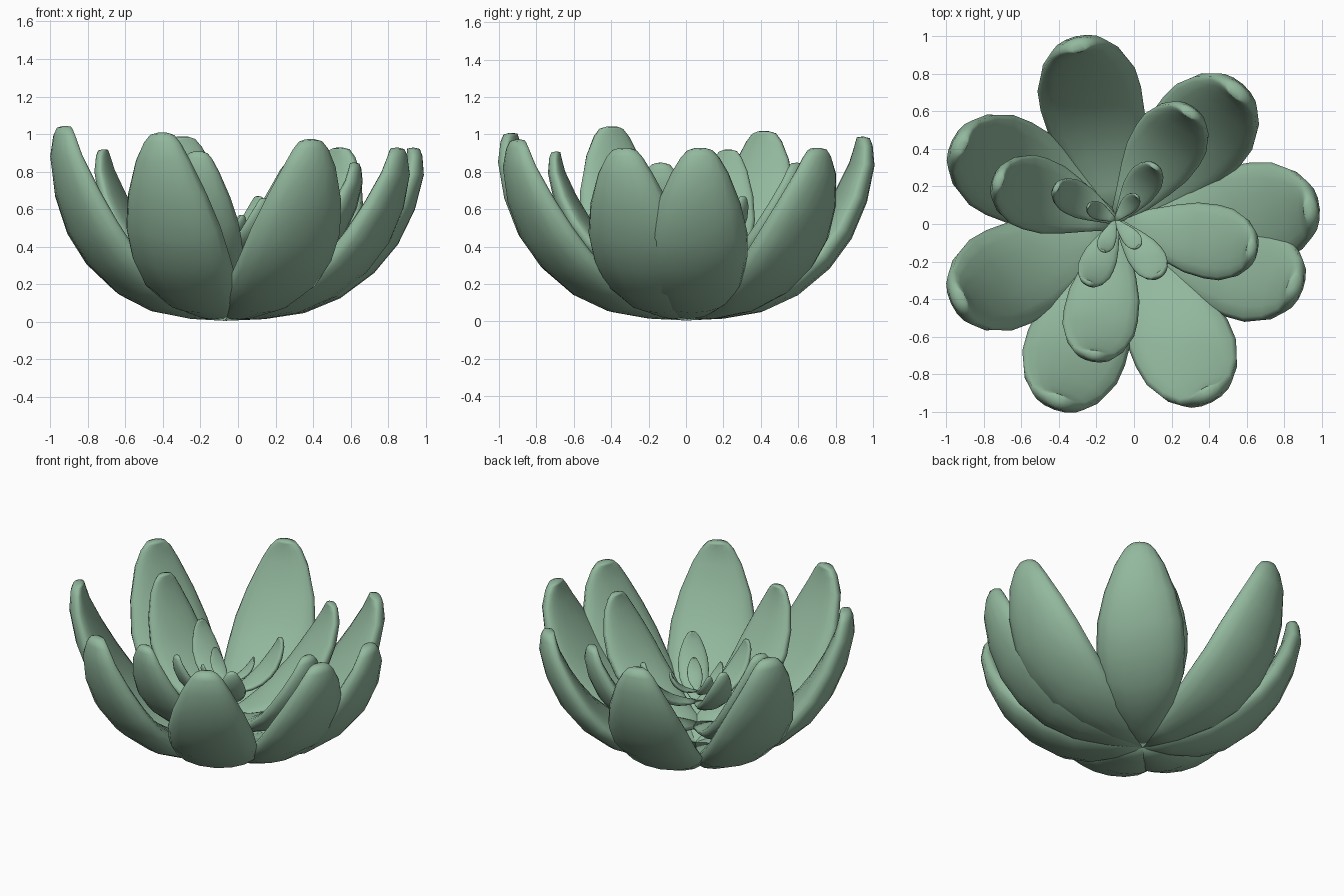
import bpy, bmesh, math
from mathutils import Vector

if "Cube" in bpy.data.objects:
    bpy.data.objects.remove(bpy.data.objects["Cube"])

mat = bpy.data.materials.new("leaf_green")
mat.diffuse_color = (0.29, 0.48, 0.34, 1)
mat.use_nodes = True
mat.node_tree.nodes["Principled BSDF"].inputs["Base Color"].default_value = mat.diffuse_color

# Underside curve of a petal (outward, up, relative width, relative thickness)
CURVE = [(0, .0, .22, .3), (.2, .010, .5, .55), (.4, .045, .77, .8), (.58, .13, .95, .95),
         (.75, .275, 1, 1), (.87, .44, .97, 1), (.955, .64, .81, .87),
         (1, .84, .56, .66), (.993, .95, .38, .5), (.98, .99, .25, .38), (.96, 1, .12, .2)]
SIDES = 16


def petal(name, base, tip, width, thick):
    base, tip = Vector(base), Vector(tip)
    out = Vector((tip.x - base.x, tip.y - base.y, 0))
    reach, rise = out.length, tip.z - base.z
    out.normalize()
    side = Vector((-out.y, out.x, 0))
    up = Vector((0, 0, 1))
    pts = [base + out * (c[0] * reach) + up * (c[1] * rise) for c in CURVE]
    n = len(pts)
    bm = bmesh.new()
    rings = []
    for i, p in enumerate(pts):
        # frame of the cross-section, kept near-horizontal at the rounded tip
        a, b = max(min(i, n - 3) - 1, 0), min(i + 1, n - 2)
        tan = (pts[b] - pts[a]).normalized()
        inward = tan.cross(side)
        if inward.dot(up - out) < 0:
            inward = -inward
        w, h = CURVE[i][2] * width / 2, CURVE[i][3] * thick
        if i == n - 1:
            p = p + inward * thick * .06
        ring = []
        for k in range(SIDES):
            t = 2 * math.pi * k / SIDES
            s = math.sin(t)
            # rounded back, flatter inner face
            depth = 0.66 + (0.34 if s > 0 else 0.66) * s
            ring.append(bm.verts.new(p + side * (w * math.cos(t)) + inward * (h * depth)))
        rings.append(ring)
    for r, s in zip(rings, rings[1:]):
        for k in range(SIDES):
            j = (k + 1) % SIDES
            bm.faces.new((r[k], r[j], s[j], s[k]))
    bm.faces.new(rings[0][::-1])
    bm.faces.new(rings[-1])
    bmesh.ops.recalc_face_normals(bm, faces=bm.faces)
    me = bpy.data.meshes.new(name)
    bm.to_mesh(me)
    bm.free()
    me.shade_smooth()
    me.materials.append(mat)
    bpy.context.collection.objects.link(bpy.data.objects.new(name, me))


# Rings from outside in: base point, width, thickness, petal tips
RINGS = [
    ("outer_petal", (-.07, 0, .005), .55, .18,
     [(-.31, 1.0, .99), (.58, .745, .93), (.99, .08, .93), (.90, -.35, .93),
      (.415, -.95, .975), (-.425, -.99, 1.01), (-.975, -.425, 1.045), (-.97, .445, 1.02)]),
    ("middle_petal", (-.09, .01, .17), .40, .13,
     [(.315, .625, .85), (.66, -.145, .85), (-.22, -.735, .91), (-.755, .24, .92)]),
    ("inner_petal", (-.09, .015, .34), .19, .065,
     [(.12, .32, .67), (.15, -.28, .66), (-.25, -.33, .69), (-.43, .20, .70)]),
    ("heart_petal", (-.10, .02, .42), .095, .032,
     [(.02, .155, .57), (.03, -.125, .57), (-.17, -.15, .58), (-.25, .10, .59)]),
]
for name, base, width, thick, tips in RINGS:
    for i, tip in enumerate(tips):
        petal(f"{name}_{i + 1}", base, tip, width, thick)
